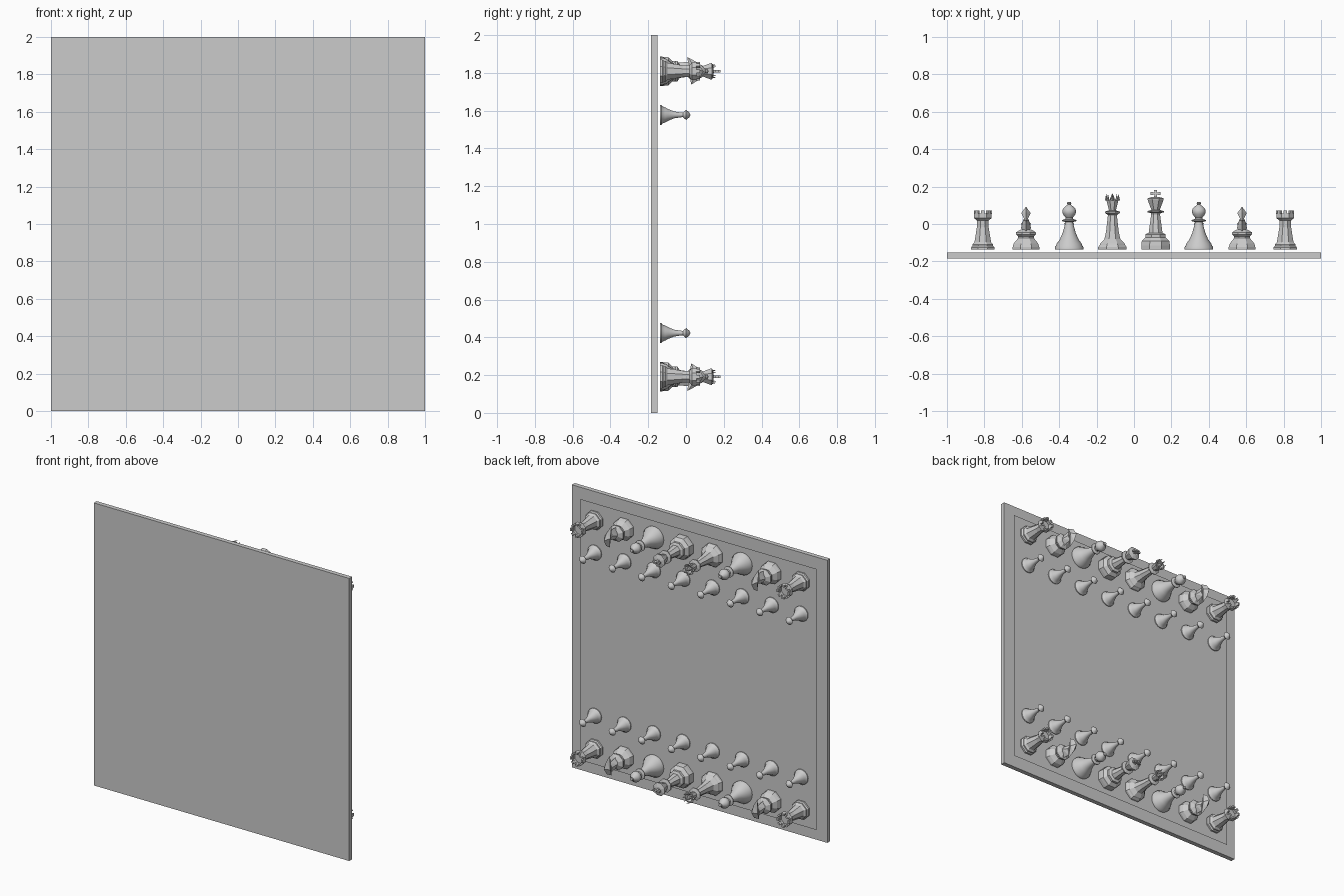
import bpy, bmesh, math
from mathutils import Matrix, Vector

if "Cube" in bpy.data.objects:
    bpy.data.objects.remove(bpy.data.objects["Cube"])

grey = bpy.data.materials.new("light_grey")
grey.diffuse_color = (0.6, 0.6, 0.6, 1)
grey.use_nodes = True
grey.node_tree.nodes["Principled BSDF"].inputs["Base Color"].default_value = grey.diffuse_color
SQ = 0.231          # square pitch
BASE_Y = -0.137     # playing surface


def lathe(bm, profile, n, smooth=False, start=0.0, offset=(0, 0, 0)):
    """Revolve (radius, height) points about local z."""
    rings = []
    off = Vector(offset)
    for r, h in profile:
        count = 1 if r == 0 else n
        rings.append([bm.verts.new(off + Vector((r * math.cos(start + 2 * math.pi * i / n),
                                                 r * math.sin(start + 2 * math.pi * i / n), h)))
                      for i in range(count)])
    for a, b in zip(rings, rings[1:]):
        for i in range(n):
            j = (i + 1) % n
            q = [a[i % len(a)], a[j % len(a)], b[j % len(b)], b[i % len(b)]]
            f = bm.faces.new(list(dict.fromkeys(q)))
            f.smooth = smooth
    for ring, flip in ((rings[0], True), (rings[-1], False)):
        if len(ring) > 1:
            bm.faces.new(ring[::-1] if flip else ring)


def box(bm, size, loc, turn=0.0):
    m = Matrix.Rotation(turn, 4, 'Z') @ Matrix.Translation(loc) @ Matrix.Diagonal((*size, 1))
    bmesh.ops.create_cube(bm, size=1, matrix=m)


def hull(bm, pts):
    vs = [bm.verts.new(p) for p in pts]
    bmesh.ops.convex_hull(bm, input=vs)


def finish(bm, name):
    bmesh.ops.recalc_face_normals(bm, faces=bm.faces)
    me = bpy.data.meshes.new(name)
    bm.to_mesh(me)
    bm.free()
    me.materials.append(grey)
    return me


def pawn():
    bm = bmesh.new()
    lathe(bm, [(.053, 0), (.053, .006), (.045, .012), (.04, .026), (.03, .045), (.018, .075), (.012, .115),
               (.012, .12), (.027, .138), (.012, .155), (0, .161)], 24, True)
    return finish(bm, "pawn")


def rook():
    bm = bmesh.new()
    lathe(bm, [(.067, 0), (.067, .012), (.06, .02), (.06, .028), (.048, .04), (.034, .12), (.034, .155),
               (.05, .168), (.05, .192), (.038, .192), (.038, .175), (0, .175)], 8, start=math.pi / 8)
    for i in range(8):   # battlements
        box(bm, (.012, .02, .02), (.042, 0, .2), i * math.pi / 4)
    return finish(bm, "rook")


def knight():
    bm = bmesh.new()
    lathe(bm, [(.077, 0), (.077, .014), (.07, .034), (.045, .062), (.045, .07), (.058, .082), (.058, .092),
               (.03, .108), (0, .112)], 8, start=math.pi / 8)
    # neck and leaf shaped head, faceted with a ridge on each side
    hull(bm, [(0, -.045, .09), (0, .04, .09), (0, -.05, .15), (0, .02, .165),
              (.027, 0, .115), (-.027, 0, .115), (.015, -.01, .16), (-.015, -.01, .16)])
    hull(bm, [(0, -.075, .145), (0, -.045, .2), (0, 0, .23), (0, .045, .205), (0, .07, .165), (0, 0, .15),
              (.025, -.01, .195), (-.025, -.01, .195)])
    return finish(bm, "knight")


def bishop():
    bm = bmesh.new()
    lathe(bm, [(.077, 0), (.077, .012), (.07, .022), (.068, .03), (.05, .055), (.035, .09), (.024, .13),
               (.02, .148), (.038, .152), (.038, .158), (.02, .164), (.02, .172), (.034, .19), (.037, .205),
               (.033, .22), (.012, .238), (.008, .241), (.012, .247), (.01, .253), (0, .256)], 28, True)
    return finish(bm, "bishop")


def queen():
    bm = bmesh.new()
    lathe(bm, [(.082, 0), (.082, .014), (.073, .026), (.07, .034), (.046, .056), (.036, .1), (.026, .185),
               (.044, .197), (.044, .203), (.02, .21), (.036, .268), (.028, .268), (.01, .25), (0, .25)],
          8, start=math.pi / 8)
    for i in range(8):   # crown points
        a = i * math.pi / 4
        lathe(bm, [(.008, .262), (0, .298)], 4, offset=(.033 * math.cos(a), .033 * math.sin(a), 0))
    lathe(bm, [(.014, .25), (.012, .275), (0, .302)], 8)
    return finish(bm, "queen")


def king():
    bm = bmesh.new()
    lathe(bm, [(.083, 0), (.083, .022), (.08, .045), (.058, .066), (.058, .082), (.04, .09), (.026, .185),
               (.028, .195), (.048, .2), (.048, .206), (.024, .212), (.047, .268), (.047, .274), (.02, .282),
               (0, .282)], 8, start=math.pi / 8)
    # flared cross
    for s in (-1, 1):
        hull(bm, [(s * x, y, .3 + z) for x, w in ((0, .004), (.027, .009)) for y in (-.006, .006) for z in (-w, w)])
        hull(bm, [(x, y, .3 + s * z) for z, w in ((0, .004), (.02, .009)) for y in (-.006, .006) for x in (-w, w)])
    return finish(bm, "king")


def place(me, name, x, z, side):
    ob = bpy.data.objects.new(name, me)
    bpy.context.collection.objects.link(ob)
    ob.location = (x, BASE_Y, 1 + side * z)
    ob.rotation_euler = (-math.pi / 2, 0 if side > 0 else math.pi, 0)


# board slab
bm = bmesh.new()
box(bm, (2, .032, 2), (0, -.168, 1))
bpy.context.collection.objects.link(bpy.data.objects.new("board", finish(bm, "board")))

# thin playing surface above the slab
bm = bmesh.new()
h = 4 * SQ
bm.faces.new([bm.verts.new((x * h, BASE_Y - .002, 1 + z * h)) for x, z in ((-1, -1), (-1, 1), (1, 1), (1, -1))])
me = bpy.data.meshes.new("playing_surface")
bm.to_mesh(me)
bm.free()
me.materials.append(grey)
bpy.context.collection.objects.link(bpy.data.objects.new("playing_surface", me))

# two facing armies
R, N, B, Q, K, P = rook(), knight(), bishop(), queen(), king(), pawn()
for side, label in ((1, "upper"), (-1, "lower")):
    for i, m in enumerate((R, N, B, Q, K, B, N, R)):
        x = (i - 3.5) * SQ
        place(m, f"{label}_{m.name}_{i + 1}", x, 3.5 * SQ, side)
        place(P, f"{label}_pawn_{i + 1}", x, 2.5 * SQ, side)

# keep crisp rims on the round pieces
for ob in bpy.context.scene.objects:
    ob.select_set(ob.data in (B, P))
for me in (B, P):
    me.set_sharp_from_angle(angle=math.radians(35))
